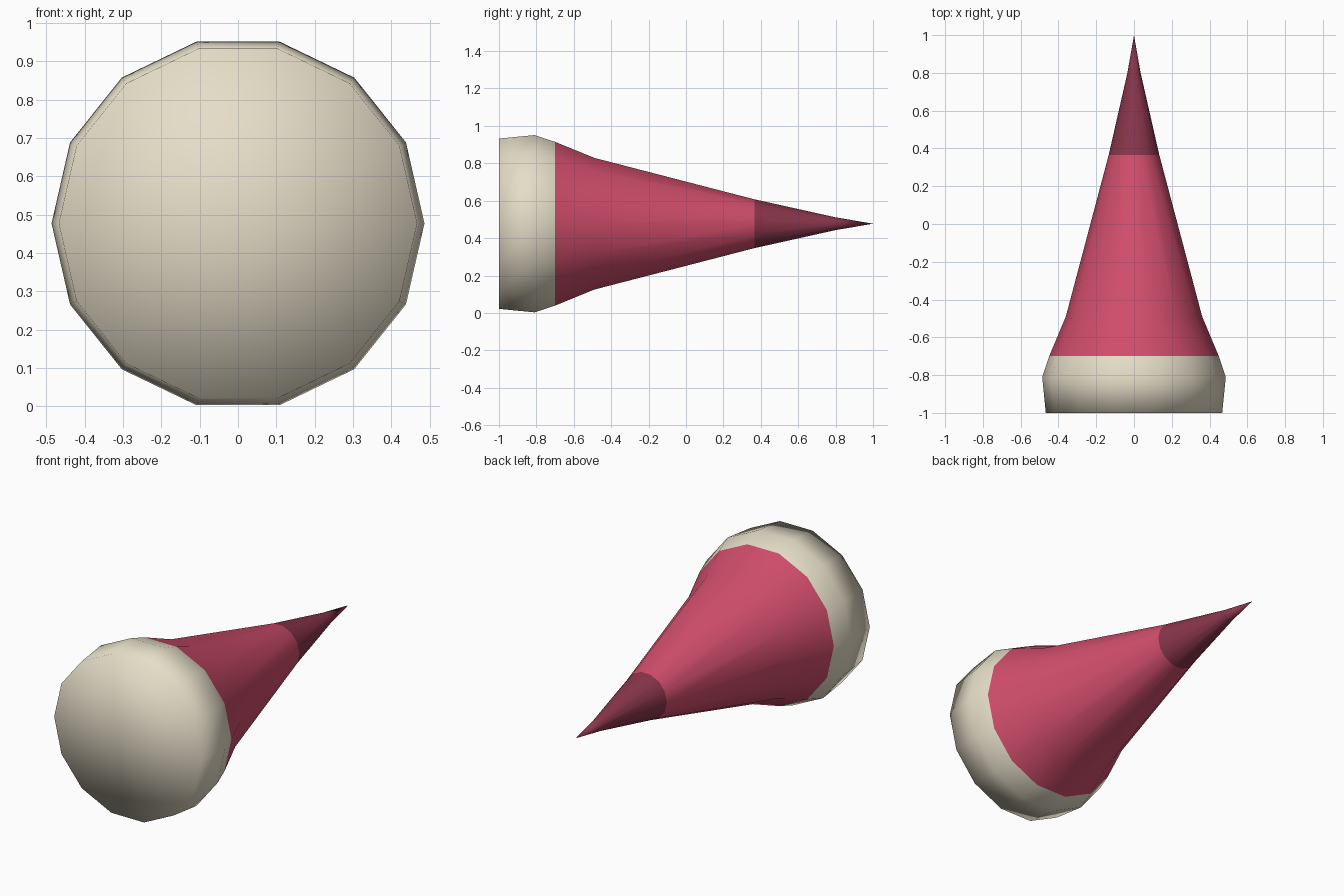
import bpy, bmesh, math

if "Cube" in bpy.data.objects:
    bpy.data.objects.remove(bpy.data.objects["Cube"])

SIDES = 14
CENTRE_Z = 0.477

# Profile along y: (y, radius, material of the band that starts here)
PROFILE = [(-1.0, 0.467, 0), (-0.81, 0.486, 0), (-0.70, 0.449, 1),
           (-0.49, 0.361, 1), (0.365, 0.134, 2), (0.80, 0.035, 2)]


def material(name, rgb):
    mat = bpy.data.materials.new(name)
    mat.diffuse_color = (*rgb, 1)
    mat.use_nodes = True
    mat.node_tree.nodes["Principled BSDF"].inputs["Base Color"].default_value = mat.diffuse_color
    return mat


bm = bmesh.new()


def ring(y, r):
    angles = [2 * math.pi * i / SIDES for i in range(SIDES)]
    return [bm.verts.new((r * math.cos(a), y, CENTRE_Z + r * math.sin(a))) for a in angles]


def fan(verts, y, mat):
    centre = bm.verts.new((0, y, CENTRE_Z))
    for i in range(SIDES):
        bm.faces.new((verts[i], verts[(i + 1) % SIDES], centre)).material_index = mat


# Bands of the tapered body
rings = [ring(y, r) for y, r, _ in PROFILE]
for k in range(len(rings) - 1):
    a, b = rings[k], rings[k + 1]
    for i in range(SIDES):
        j = (i + 1) % SIDES
        bm.faces.new((a[i], a[j], b[j], b[i])).material_index = PROFILE[k][2]

# Flat front cap and pointed tip
fan(rings[0], -1.0, 0)
fan(rings[-1], 1.0, 2)
bmesh.ops.recalc_face_normals(bm, faces=bm.faces)
for f in bm.faces:
    f.smooth = True

mesh = bpy.data.meshes.new("tapered_spike")
bm.to_mesh(mesh)
bm.free()
mesh.materials.append(material("cream", (0.79, 0.73, 0.58)))
mesh.materials.append(material("pink", (0.64, 0.075, 0.15)))
mesh.materials.append(material("dark_pink", (0.25, 0.036, 0.07)))
spike = bpy.data.objects.new("tapered_spike", mesh)
bpy.context.collection.objects.link(spike)
